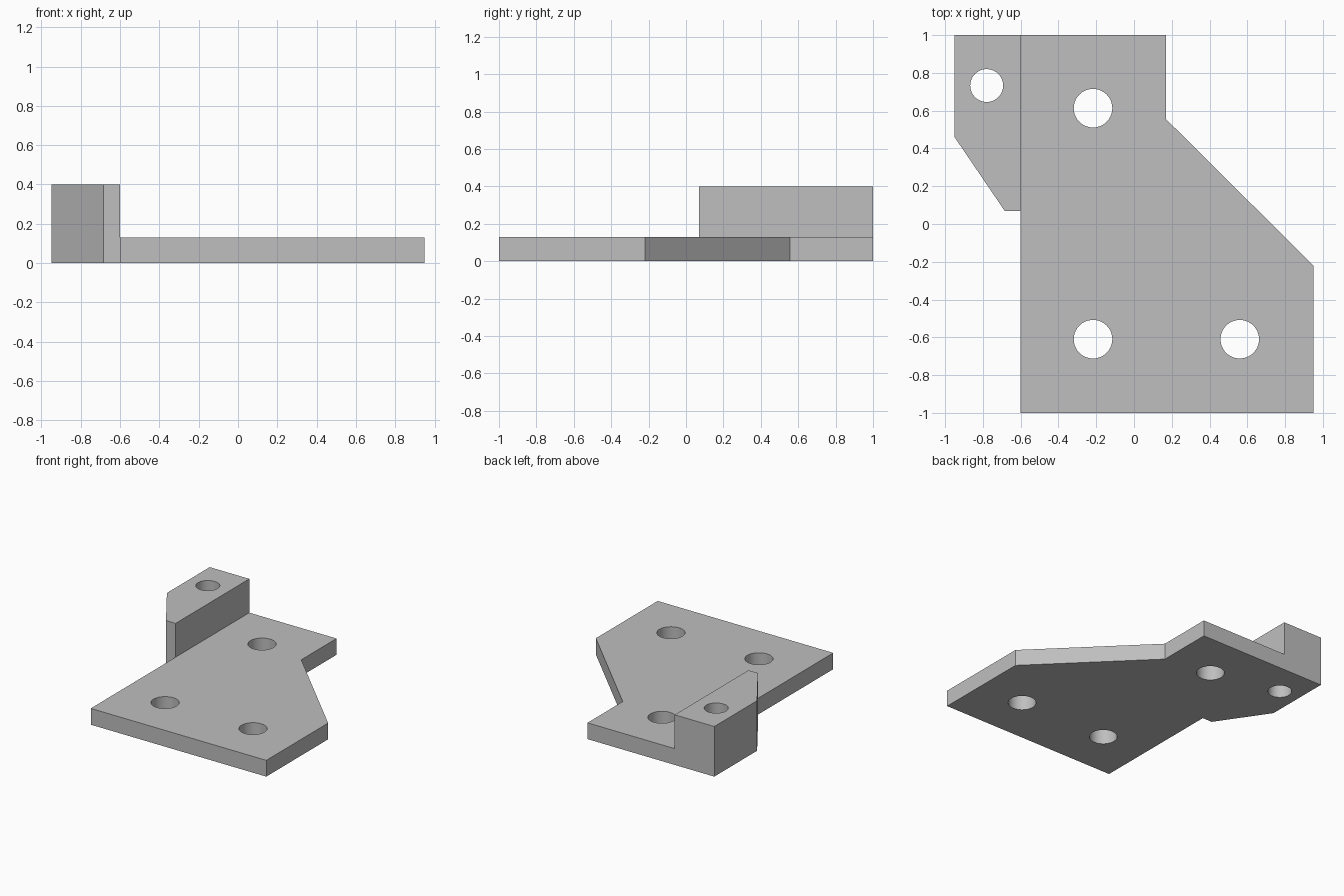
import bpy
import bmesh
from math import radians

default_cube = bpy.data.objects.get("Cube")
if default_cube:
    bpy.data.objects.remove(default_cube, do_unlink=True)

PLATE_HEIGHT = 0.13
BLOCK_HEIGHT = 0.4

grey = bpy.data.materials.new("plain_grey")
grey.use_nodes = True
colour = (0.52, 0.52, 0.52, 1)
grey.diffuse_color = colour
grey.node_tree.nodes["Principled BSDF"].inputs["Base Color"].default_value = colour


def add_object(name, bm):
    bmesh.ops.recalc_face_normals(bm, faces=bm.faces)
    mesh = bpy.data.meshes.new(name)
    bm.to_mesh(mesh)
    bm.free()
    mesh.materials.append(grey)
    obj = bpy.data.objects.new(name, mesh)
    bpy.context.collection.objects.link(obj)
    return obj


def prism(name, outline, height):
    """Extrude a flat outline upwards from the ground."""
    bm = bmesh.new()
    base = bm.faces.new([bm.verts.new((x, y, 0)) for x, y in outline])
    grown = bmesh.ops.extrude_face_region(bm, geom=[base], use_keep_orig=True)
    top = [v for v in grown["geom"] if isinstance(v, bmesh.types.BMVert)]
    bmesh.ops.translate(bm, verts=top, vec=(0, 0, height))
    return add_object(name, bm)


def drill(name, x, y, radius):
    """Upright cylinder used to cut a through hole."""
    bm = bmesh.new()
    bmesh.ops.create_cone(bm, cap_ends=True, segments=64, radius1=radius,
                          radius2=radius, depth=2)
    bmesh.ops.translate(bm, verts=bm.verts, vec=(x, y, 0))
    return add_object(name, bm)


def combine(target, tool, operation):
    """Apply a boolean and remove the tool object."""
    mod = target.modifiers.new(operation, "BOOLEAN")
    mod.operation = operation
    mod.solver = "EXACT"
    mod.object = tool
    graph = bpy.context.evaluated_depsgraph_get()
    result = bpy.data.meshes.new_from_object(target.evaluated_get(graph))
    target.modifiers.clear()
    target.data = result
    bpy.data.objects.remove(tool, do_unlink=True)


# Base plate with the slanted side
bracket = prism("bracket", [
    (-0.6, -1), (0.95, -1), (0.95, -0.22),
    (0.17, 0.555), (0.17, 1), (-0.6, 1)], PLATE_HEIGHT)

# Raised block along the rear right edge
block = prism("raised_block", [
    (-0.6, 0.07), (-0.6, 1), (-0.95, 1),
    (-0.95, 0.46), (-0.685, 0.07)], BLOCK_HEIGHT)
combine(bracket, block, "UNION")

# Three plate holes and the smaller block hole
for x, y, radius in [(-0.217, 0.613, 0.102), (-0.217, -0.61, 0.102),
                     (0.56, -0.61, 0.102), (-0.78, 0.733, 0.087)]:
    combine(bracket, drill("hole_cutter", x, y, radius), "DIFFERENCE")

# Smooth hole walls, crisp edges
bracket.data.shade_smooth()
bracket.data.set_sharp_from_angle(angle=radians(30))
